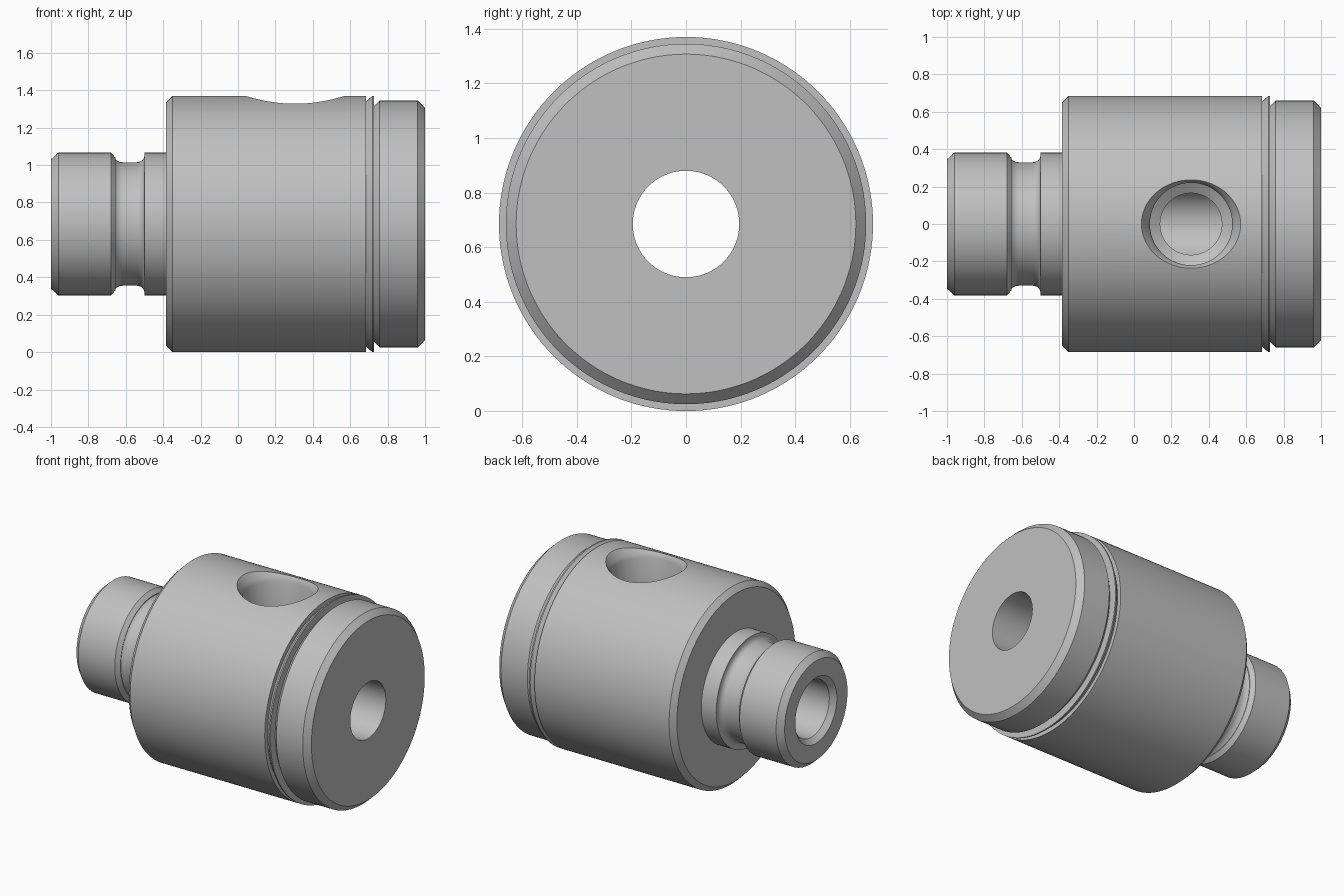
import bpy
import bmesh
from math import pi, radians, cos, sin
from mathutils import Vector, Matrix

AXIS_Z = 0.685

if "Cube" in bpy.data.objects:
    bpy.data.objects.remove(bpy.data.objects["Cube"])

steel = bpy.data.materials.new("grey steel")
steel.use_nodes = True
colour = (0.53, 0.53, 0.53, 1)
steel.diffuse_color = colour
steel.node_tree.nodes["Principled BSDF"].inputs["Base Color"].default_value = colour


def lathe(name, profile, axis, steps, closed):
    """Spin a profile of (position along axis, radius) points around the axis."""
    axis = Vector(axis)
    side = Vector((0, 0, 1)) if axis.x else Vector((1, 0, 0))
    bm = bmesh.new()
    verts = [bm.verts.new(axis * a + side * r) for a, r in profile]
    edges = [bm.edges.new(pair) for pair in zip(verts, verts[1:])]
    if closed:
        edges.append(bm.edges.new((verts[-1], verts[0])))
    bmesh.ops.spin(bm, geom=verts + edges, cent=(0, 0, 0), axis=axis,
                   angle=2 * pi, steps=steps, use_merge=True)
    bmesh.ops.remove_doubles(bm, verts=bm.verts, dist=0.0001)
    bmesh.ops.recalc_face_normals(bm, faces=bm.faces)
    mesh = bpy.data.meshes.new(name)
    bm.to_mesh(mesh)
    bm.free()
    mesh.materials.append(steel)
    obj = bpy.data.objects.new(name, mesh)
    bpy.context.collection.objects.link(obj)
    obj.location.z = AXIS_Z
    return obj


def arc(x, r, radius, start, end, count=6):
    """Fillet points around a centre, angles in degrees."""
    angles = [radians(start + (end - start) * i / count) for i in range(count + 1)]
    return [(x + radius * cos(a), r + radius * sin(a)) for a in angles]


# Spigot with a filleted neck
spigot = [(-1, 0.345), (-0.96, 0.382), (-0.68, 0.382), (-0.655, 0.355)]
spigot += arc(-0.615, 0.39, 0.06, 225, 270)
spigot += arc(-0.54, 0.37, 0.04, 270, 360)
spigot += [(-0.5, 0.382), (-0.385, 0.382)]

# Main barrel, thin grooves and end flange
barrel = [(-0.385, 0.65), (-0.35, 0.685), (0.685, 0.685), (0.685, 0.655),
          (0.718, 0.685), (0.727, 0.685), (0.727, 0.63), (0.757, 0.66),
          (0.96, 0.66), (1, 0.622)]

# Through bore, chamfered at the spigot end
bore = [(1, 0.195), (-0.965, 0.195), (-1, 0.228)]

body = lathe("body", spigot + barrel + bore, (1, 0, 0), 144, True)

# Countersunk port in the top that opens into the bore
port = lathe("port_cutter",
             [(0.735, 0), (0.735, 0.30), (0.637, 0.232), (0.61, 0.22),
              (0.30, 0.22), (0.265, 0.165), (0.02, 0.165), (0.02, 0)],
             (0, 0, 1), 72, False)
port.location.x = 0.305
port.hide_render = True

cut = body.modifiers.new("port", "BOOLEAN")
cut.operation = "DIFFERENCE"
cut.solver = "EXACT"
cut.object = port
bpy.ops.object.select_all(action="DESELECT")
body.select_set(True)
bpy.context.view_layer.objects.active = body
bpy.ops.object.modifier_apply(modifier=cut.name)
bpy.data.objects.remove(port)
bpy.ops.object.shade_smooth_by_angle(angle=radians(25))
